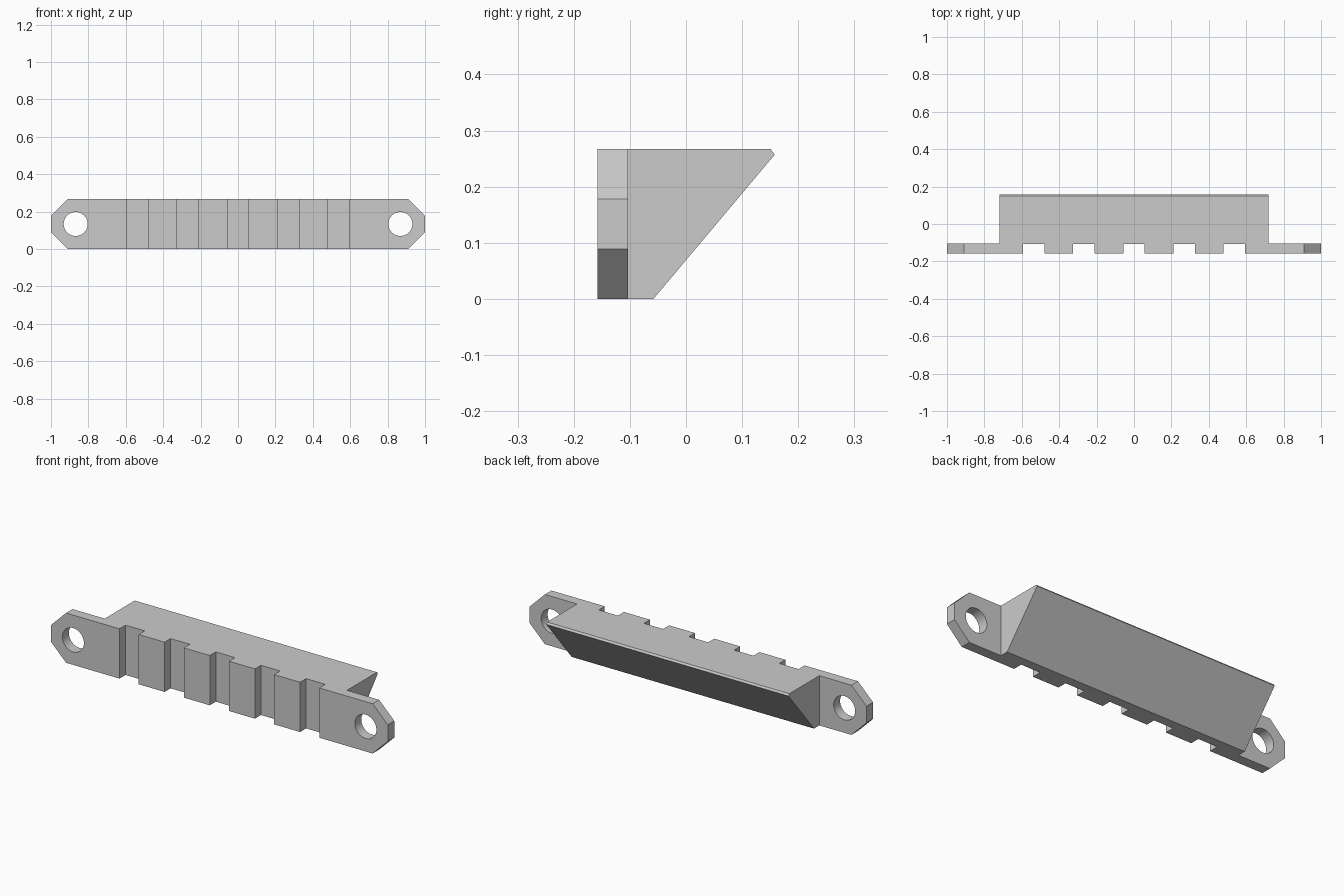
import bpy
import bmesh
import math
from mathutils import Vector

old = bpy.data.objects.get("Cube")
if old:
    bpy.data.objects.remove(old, do_unlink=True)

HEIGHT = 0.267
FRONT, PLATE_BACK, SLOT_BACK = -0.158, -0.103, -0.107
MID = HEIGHT / 2

grey = bpy.data.materials.new("plain grey")
grey.use_nodes = True
colour = (0.6, 0.6, 0.6, 1)
grey.diffuse_color = colour
grey.node_tree.nodes["Principled BSDF"].inputs["Base Color"].default_value = colour


def prism(name, points, sweep):
    """Closed solid made by sweeping a flat outline along a vector."""
    bm = bmesh.new()
    face = bm.faces.new([bm.verts.new(p) for p in points])
    swept = bmesh.ops.extrude_face_region(bm, geom=[face], use_keep_orig=True)
    moved = [g for g in swept["geom"] if isinstance(g, bmesh.types.BMVert)]
    bmesh.ops.translate(bm, verts=moved, vec=Vector(sweep))
    bmesh.ops.recalc_face_normals(bm, faces=bm.faces)
    mesh = bpy.data.meshes.new(name)
    bm.to_mesh(mesh)
    bm.free()
    obj = bpy.data.objects.new(name, mesh)
    bpy.context.collection.objects.link(obj)
    mesh.materials.append(grey)
    return obj


def combine(target, other, operation):
    """Apply a boolean and discard the helper solid."""
    mod = target.modifiers.new(operation.lower(), "BOOLEAN")
    mod.operation, mod.object, mod.solver = operation, other, "EXACT"
    other.hide_render = True
    bpy.context.view_layer.objects.active = target
    bpy.ops.object.modifier_apply(modifier=mod.name)
    bpy.data.objects.remove(other, do_unlink=True)


# Mounting plate with clipped end corners
half = [(0.91, 0), (1, 0.089), (1, HEIGHT - 0.089), (0.91, HEIGHT)]
outline = half + [(-x, z) for x, z in reversed(half)]
bracket = prism("mounting_bracket", [(x, FRONT, z) for x, z in outline],
                (0, PLATE_BACK - FRONT, 0))

# Sloping wedge behind the plate, overlapping it for a clean union
profile = [(-0.13, 0), (-0.058, 0), (0.158, 0.257), (0.151, HEIGHT), (-0.13, HEIGHT)]
wedge = prism("wedge", [(-0.719, y, z) for y, z in profile], (1.438, 0, 0))
combine(bracket, wedge, "UNION")

# Five upright slots across the front
for i in range(-2, 3):
    x = i * 0.268
    slot = [(x + s * 0.057, y, -0.1) for s, y in
            ((-1, FRONT - 0.1), (1, FRONT - 0.1), (1, SLOT_BACK), (-1, SLOT_BACK))]
    combine(bracket, prism("slot_cutter", slot, (0, 0, 0.5)), "DIFFERENCE")

# Round bolt hole in each end
for side in (-1, 1):
    ring = [(side * 0.868 + 0.064 * math.cos(a), -0.3, MID + 0.064 * math.sin(a))
            for a in (math.tau * k / 48 for k in range(48))]
    combine(bracket, prism("hole_cutter", ring, (0, 0.3, 0)), "DIFFERENCE")

# Smooth hole walls, sharp corners elsewhere
bpy.ops.object.select_all(action="DESELECT")
bracket.select_set(True)
bpy.context.view_layer.objects.active = bracket
bpy.ops.object.shade_smooth_by_angle(angle=math.radians(30))
